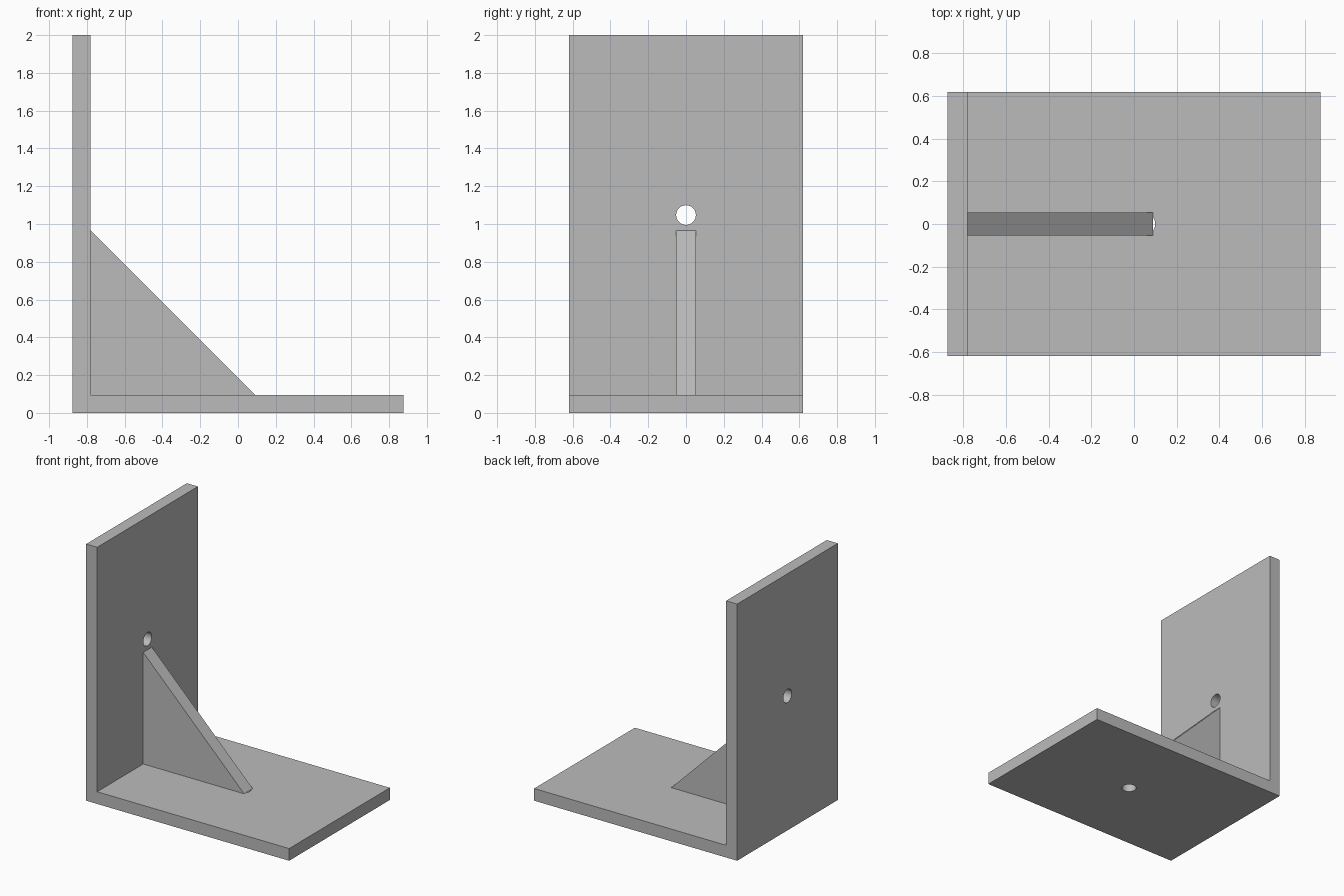
import bpy
import bmesh
from math import pi, radians

HALF_LENGTH, HALF_WIDTH, HEIGHT = 0.875, 0.62, 2.0
THICK = 0.095            # plate thickness
RIB_HALF, RIB_LEG = 0.053, 0.87
HOLE_RADIUS = 0.052
INNER_X = THICK - HALF_LENGTH

if "Cube" in bpy.data.objects:
    bpy.data.objects.remove(bpy.data.objects["Cube"], do_unlink=True)

grey = bpy.data.materials.new("plain_grey")
grey.use_nodes = True
colour = (0.5, 0.5, 0.5, 1.0)
grey.diffuse_color = colour
grey.node_tree.nodes["Principled BSDF"].inputs["Base Color"].default_value = colour


def extrude_profile(name, outline, half_width):
    """Extrude an (x, z) outline evenly to both sides of y = 0."""
    bm = bmesh.new()
    face = bm.faces.new([bm.verts.new((x, -half_width, z)) for x, z in outline])
    extruded = bmesh.ops.extrude_face_region(bm, geom=[face])["geom"]
    moved = [v for v in extruded if isinstance(v, bmesh.types.BMVert)]
    bmesh.ops.translate(bm, verts=moved, vec=(0, 2 * half_width, 0))
    bmesh.ops.recalc_face_normals(bm, faces=bm.faces)
    mesh = bpy.data.meshes.new(name)
    bm.to_mesh(mesh)
    bm.free()
    mesh.materials.append(grey)
    obj = bpy.data.objects.new(name, mesh)
    bpy.context.collection.objects.link(obj)
    return obj


def drill(target, location, rotation):
    """Cut a round through hole in the target."""
    bpy.ops.mesh.primitive_cylinder_add(
        vertices=48, radius=HOLE_RADIUS, depth=4 * THICK,
        location=location, rotation=rotation)
    cutter = bpy.context.object
    cutter.hide_render = True
    cutter.data.materials.append(grey)
    cut = target.modifiers.new("hole", 'BOOLEAN')
    cut.operation, cut.solver, cut.object = 'DIFFERENCE', 'EXACT', cutter
    activate(target)
    bpy.ops.object.modifier_apply(modifier=cut.name)
    bpy.data.objects.remove(cutter, do_unlink=True)


def activate(obj):
    bpy.ops.object.select_all(action='DESELECT')
    obj.select_set(True)
    bpy.context.view_layer.objects.active = obj


# L-shaped bracket: base plate and upright plate in one piece
bracket = extrude_profile("angle_bracket", [
    (-HALF_LENGTH, 0), (HALF_LENGTH, 0), (HALF_LENGTH, THICK),
    (INNER_X, THICK), (INNER_X, HEIGHT), (-HALF_LENGTH, HEIGHT)], HALF_WIDTH)

# Holes centred on the inner face of each plate
drill(bracket, ((INNER_X + HALF_LENGTH) / 2, 0, THICK / 2), (0, 0, 0))
drill(bracket, (INNER_X - THICK / 2, 0, (THICK + HEIGHT) / 2), (0, pi / 2, 0))
activate(bracket)
bpy.ops.object.shade_smooth_by_angle(angle=radians(30))

# Triangular stiffening rib in the corner
extrude_profile("corner_rib", [
    (INNER_X, THICK), (INNER_X + RIB_LEG, THICK), (INNER_X, THICK + RIB_LEG)],
    RIB_HALF)
